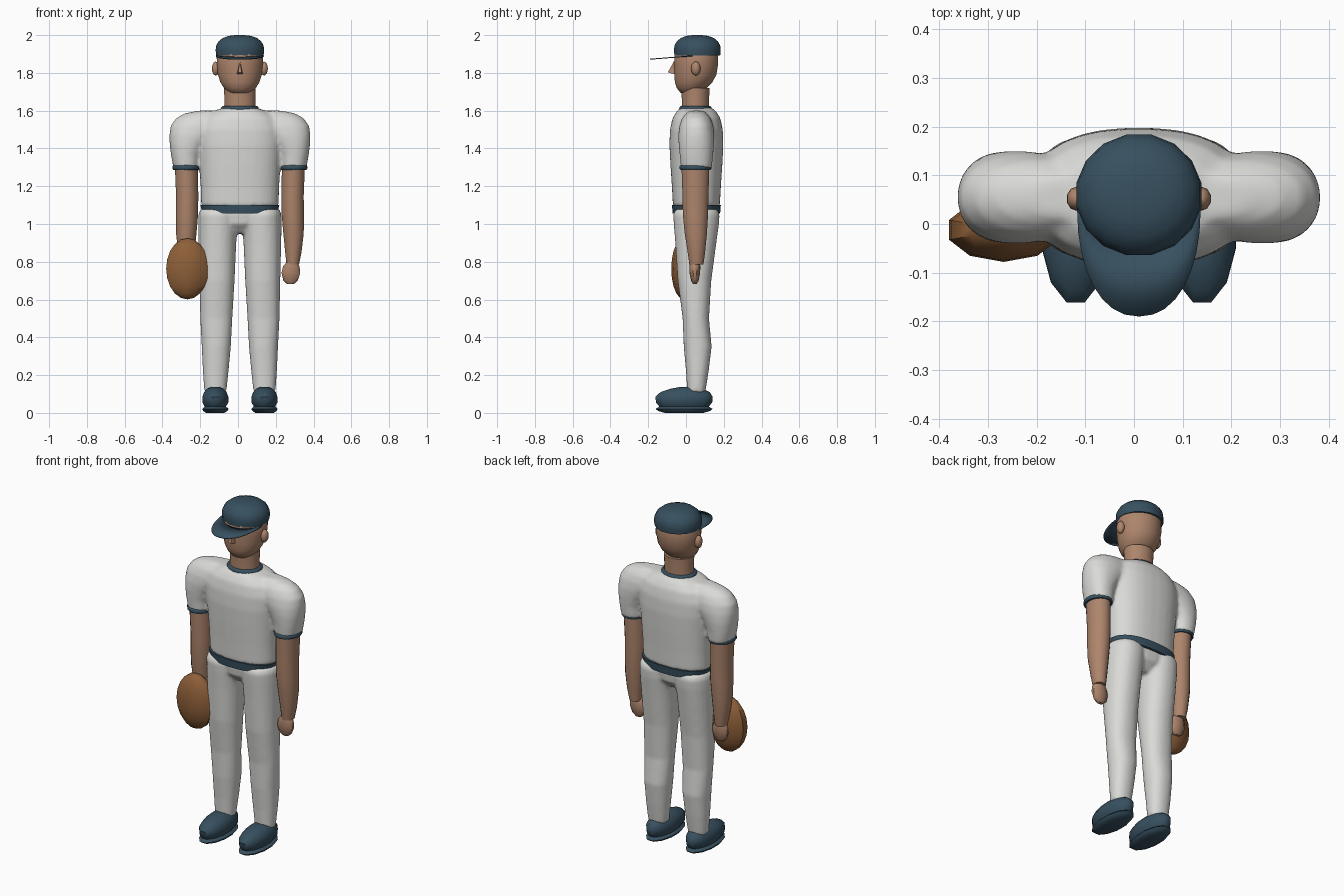
import bpy, bmesh, math
from mathutils import Matrix

if "Cube" in bpy.data.objects:
    bpy.data.objects.remove(bpy.data.objects["Cube"])

X0, Y0 = 0.01, 0.055      # body centre line


def mat(name, rgb):
    m = bpy.data.materials.new(name)
    m.diffuse_color = (*rgb, 1)
    m.use_nodes = True
    m.node_tree.nodes["Principled BSDF"].inputs["Base Color"].default_value = m.diffuse_color
    return m


WHITE = mat("white cloth", (0.70, 0.70, 0.68))
NAVY = mat("dark blue", (0.038, 0.080, 0.115))
SKIN = mat("skin", (0.42, 0.235, 0.15))
LEATHER = mat("brown leather", (0.27, 0.115, 0.04))


def spow(v, p):
    return math.copysign(abs(v) ** p, v)


def loft(bm, rings, n=24, power=2.0):
    """Closed stack of superellipse rings: (z, centre x, centre y, radius x, radius y)."""
    loops = []
    for z, cx, cy, rx, ry in rings:
        loop = []
        for i in range(n):
            a = 2 * math.pi * (i + 0.5) / n
            loop.append(bm.verts.new((cx + rx * spow(math.cos(a), 2 / power),
                                      cy + ry * spow(math.sin(a), 2 / power), z)))
        loops.append(loop)
    for lo, hi in zip(loops, loops[1:]):
        for i in range(n):
            j = (i + 1) % n
            bm.faces.new((lo[i], lo[j], hi[j], hi[i]))
    bm.faces.new(loops[0][::-1])
    bm.faces.new(loops[-1])


def finish(bm, name, material, angle=50):
    bmesh.ops.recalc_face_normals(bm, faces=bm.faces[:])
    me = bpy.data.meshes.new(name)
    bm.to_mesh(me)
    bm.free()
    ob = bpy.data.objects.new(name, me)
    bpy.context.collection.objects.link(ob)
    me.materials.append(material)
    bpy.ops.object.select_all(action='DESELECT')
    bpy.context.view_layer.objects.active = ob
    ob.select_set(True)
    bpy.ops.object.shade_smooth_by_angle(angle=math.radians(angle))
    return ob


def stack(name, material, rings, n=24, power=2.0, angle=50):
    bm = bmesh.new()
    loft(bm, rings, n, power)
    return finish(bm, name, material, angle)


def ball(name, material, loc, radii, u=12, v=8, angle=60):
    bm = bmesh.new()
    bmesh.ops.create_uvsphere(bm, u_segments=u, v_segments=v, radius=1,
                              matrix=Matrix.Translation(loc) @ Matrix.Diagonal((*radii, 1)))
    return finish(bm, name, material, angle)


def blend(ob, voxel, rounds):
    """Fuse overlapping volumes into one soft garment."""
    r = ob.modifiers.new("fuse", 'REMESH')
    r.mode, r.voxel_size, r.use_smooth_shade = 'VOXEL', voxel, True
    s = ob.modifiers.new("soften", 'SMOOTH')
    s.factor, s.iterations = 0.5, rounds


# Shirt: torso with two puffed sleeves
bm = bmesh.new()
loft(bm, [(z, X0, Y0, rx, ry) for z, rx, ry in (
    (1.092, .205, .124), (1.2, .208, .13), (1.32, .216, .138), (1.42, .225, .143),
    (1.5, .225, .14), (1.56, .2, .127), (1.595, .15, .105), (1.615, .09, .085))], 32, 2.4)
for s in (-1, 1):
    loft(bm, [(z, X0 + s * d, Y0, rx, ry) for z, d, rx, ry in (
        (1.295, .284, .068, .082), (1.36, .286, .078, .088), (1.42, .274, .098, .094),
        (1.47, .25, .124, .096), (1.52, .225, .142, .09), (1.56, .2, .138, .076),
        (1.585, .18, .115, .055), (1.6, .14, .08, .04))], 24, 2.2)
blend(finish(bm, "shirt", WHITE), .011, 5)

# Trousers: pelvis with two legs
bm = bmesh.new()
loft(bm, [(.95, X0, Y0, .05, .06), (1.0, X0, Y0, .15, .105), (1.07, X0, Y0, .195, .114)], 24, 2.3)
for s in (-1, 1):
    loft(bm, [(z, X0 + s * d, cy, rx, ry) for z, d, rx, cy, ry in (
        (.11, .13, .058, .055, .048), (.22, .128, .068, .06, .06), (.35, .125, .077, .062, .074),
        (.5, .125, .085, .052, .07), (.7, .121, .093, .045, .089), (.9, .119, .1, .052, .109),
        (1.0, .116, .105, .055, .12), (1.05, .116, .104, .055, .123),
        (1.075, .116, .095, .055, .112), (1.092, .116, .06, .055, .075))], 24, 2.2)
blend(finish(bm, "trousers", WHITE), .010, 3)

# Belt and collar
stack("belt", NAVY, [(1.055, X0, Y0, .198, .126), (1.1, X0, Y0, .21, .13)], 32, 2.5)
stack("collar", NAVY, [(1.595, X0, .05, .1, .086), (1.605, X0, .05, .102, .088),
                       (1.618, X0, .05, .1, .086), (1.625, X0, .05, .092, .08)], 20)

# Neck and head
stack("neck", SKIN, [(1.58, X0, .05, .085, .074), (1.66, X0, .05, .083, .073),
                     (1.72, X0, .05, .085, .076)], 20)
stack("head", SKIN, [(z, X0, cy, rx, ry) for z, rx, cy, ry in (
    (1.687, .03, .015, .025), (1.695, .058, .02, .05), (1.72, .085, .03, .08),
    (1.75, .104, .04, .1), (1.79, .117, .05, .112), (1.84, .123, .053, .117),
    (1.9, .124, .055, .117), (1.94, .1, .055, .1))], 24)

# Nose: small wedge
bm = bmesh.new()
tip = [bm.verts.new(p) for p in ((X0, -.06, 1.868), (X0 - .018, -.05, 1.79), (X0 + .018, -.05, 1.79),
                                 (X0 - .009, -.096, 1.803), (X0 + .009, -.096, 1.803))]
for f in ((0, 1, 3), (0, 3, 4), (0, 4, 2), (1, 2, 4, 3), (0, 2, 1)):
    bm.faces.new([tip[i] for i in f])
finish(bm, "nose", SKIN, 30)

# Cap crown
stack("cap_crown", NAVY, [(z, X0, .06, r, r * .965) for z, r in (
    (1.893, .128), (1.92, .131), (1.945, .128), (1.967, .115), (1.985, .092),
    (1.996, .06), (2.0, .025))], 16)

# Cap brim: thin crescent sloping forward
bm = bmesh.new()
outer, inner = [], []
for i in range(17):
    a = math.pi * (1 + i / 16)
    for row, rx, ry, yc in ((outer, .127, .22, .03), (inner, .112, .095, .04)):
        x, y = X0 + rx * spow(math.cos(a), .9), yc + ry * spow(math.sin(a), .95)
        row.append(bm.verts.new((x, y, 1.89 + .08 * (y - .03))))
for i in range(16):
    bm.faces.new((outer[i], outer[i + 1], inner[i + 1], inner[i]))
brim = finish(bm, "cap_brim", NAVY)
th = brim.modifiers.new("thickness", 'SOLIDIFY')
th.thickness, th.offset = .005, 0

# Paired parts
for s, side in ((-1, "left"), (1, "right")):
    ball(side + "_ear", SKIN, (X0 + s * .128, .052, 1.823), (.021, .025, .037), 10, 8)
    stack(side + "_cuff", NAVY, [(z, X0 + s * .284, .05, r, r * 1.14) for z, r in (
        (1.287, .07), (1.293, .074), (1.305, .074), (1.312, .068))], 18)
    stack(side + "_arm", SKIN, [(z, X0 + s * d, cy, rx, ry) for z, d, rx, cy, ry in (
        (.785, .28, .034, .055, .038), (.85, .283, .044, .055, .047), (.95, .284, .055, .052, .06),
        (1.05, .28, .06, .05, .068), (1.15, .279, .06, .05, .07), (1.3, .283, .062, .05, .075))], 16)
    stack(side + "_hand", SKIN, [(z, X0 + s * d, .047, rx, ry) for z, d, rx, ry in (
        (.683, .268, .02, .01), (.7, .268, .04, .02), (.74, .27, .052, .028),
        (.775, .272, .046, .029), (.797, .275, .03, .026))], 10)
    stack(side + "_shoe", NAVY, [(z, X0 + s * .13, cy, rx, ry) for z, rx, cy, ry in (
        (.033, .058, -.01, .135), (.055, .071, -.01, .154), (.085, .071, -.01, .157),
        (.11, .062, -.005, .135), (.128, .045, .005, .09), (.136, .025, .01, .05))], 12)
    stack(side + "_sole", NAVY, [(z, X0 + s * .13, -.01, rx, ry) for z, rx, ry in (
        (0, .05, .105), (.01, .066, .142), (.021, .072, .156), (.034, .058, .135))], 12)

# Catching glove
ball("glove", LEATHER, (-.268, -.012, .763), (.118, .066, .162), 10, 10, 40)
